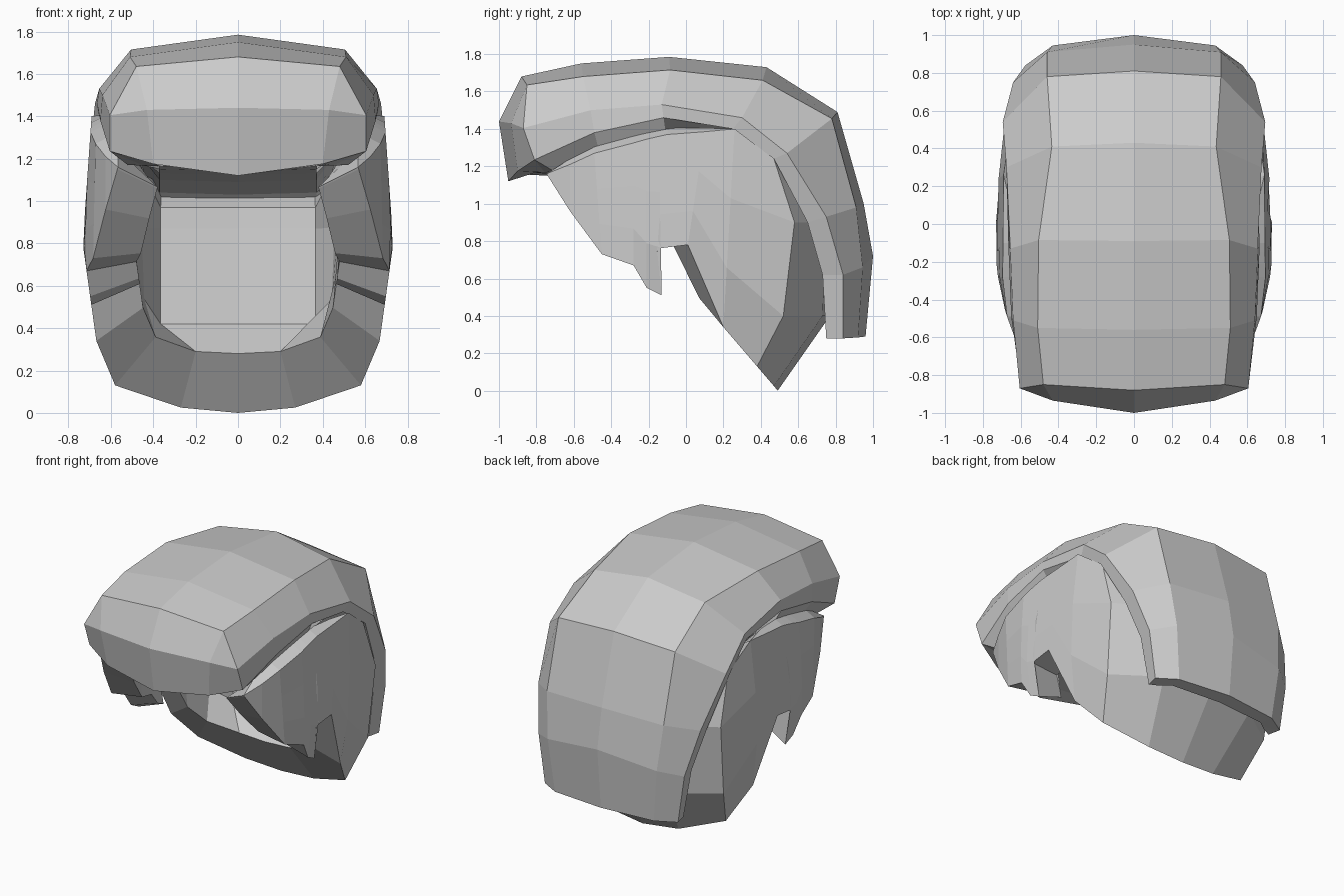
import bpy, bmesh
from mathutils import Vector as V

if "Cube" in bpy.data.objects:
    bpy.data.objects.remove(bpy.data.objects["Cube"])


def shell(name, outer, inner, start_rim, end_rim, rim_cols):
    """Closed thick shell from half grids of points, mirrored over x = 0."""
    polys = {}

    def face(*pts):
        keys = []
        for p in pts:
            k = tuple(round(c, 4) for c in p)
            if k not in keys:
                keys.append(k)
        if len(keys) < 3:
            return
        s = frozenset(keys)
        if s in polys:
            del polys[s]
        else:
            polys[s] = keys

    n, m = len(outer), len(outer[0])
    for g in (outer, inner):
        for i in range(n - 1):
            for j in range(m - 1):
                face(g[i][j], g[i + 1][j], g[i + 1][j + 1], g[i][j + 1])
    for j in rim_cols:
        for i in range(n - 1):
            face(outer[i][j], outer[i + 1][j], inner[i + 1][j], inner[i][j])
    for i, wanted in ((0, start_rim), (n - 1, end_rim)):
        if wanted:
            for j in range(m - 1):
                face(outer[i][j], outer[i][j + 1], inner[i][j + 1], inner[i][j])

    bm = bmesh.new()
    verts = {}
    for keys in polys.values():
        for s in (1, -1):
            vs = []
            for x, y, z in keys:
                k = (x * s + 0.0, y, z)
                if k not in verts:
                    verts[k] = bm.verts.new(k)
                vs.append(verts[k])
            if bm.faces.get(vs) is None:
                bm.faces.new(vs if s == 1 else vs[::-1])
    bmesh.ops.recalc_face_normals(bm, faces=bm.faces[:])
    me = bpy.data.meshes.new(name)
    bm.to_mesh(me)
    bm.free()
    ob = bpy.data.objects.new(name, me)
    bpy.context.collection.objects.link(ob)
    return ob


# Upper hair: stations from fringe over the crown to the nape
# centre (y, z), shoulder (x, y, z), side crease (x, y, z), lower edge (y, z)
stations = [
    ((-.95, 1.12), (.40, -.90, 1.175), (.605, -.81, 1.235), (-.81, 1.235)),
    ((-1.0, 1.44), (.43, -.935, 1.43), (.605, -.87, 1.405), (-.81, 1.235)),
    ((-.88, 1.68), (.48, -.85, 1.635), (.605, -.87, 1.405), (-.81, 1.235)),
    ((-.56, 1.75), (.51, -.55, 1.68), (.64, -.51, 1.50), (-.49, 1.38)),
    ((-.09, 1.785), (.505, -.085, 1.715), (.655, -.13, 1.53), (-.12, 1.46)),
    ((.43, 1.73), (.435, .41, 1.66), (.675, .30, 1.46), (.25, 1.40)),
    ((.81, 1.49), (.46, .78, 1.455), (.695, .54, 1.27), (.47, 1.24)),
    ((.95, 1.0), (.46, .91, .98), (.64, .75, .93), (.65, .90)),
    ((1.0, .72), (.43, .945, .66), (.575, .84, .62), (.73, .62)),
    ((.96, .29), (.39, .92, .285), (.525, .84, .28), (.75, .28)),
]
# Underside centre line: low ceiling, then the inside of the nape
ceiling = [(-.84, 1.155)] * 3 + [(-.56, 1.14), (-.1, 1.12), (.3, 1.09),
                                 (.62, 1.03), (.82, .85), (.87, .66), (.86, .285)]
# Inner side of the lower edge (x, y, z) in front, plain inset further back
tuck = [(.52, -.70, 1.17)] * 3 + [(.60, -.47, 1.30), (.63, -.11, 1.39)]
outer, inner = [], []
for i, ((c, e1, e2, e3), (y, z)) in enumerate(zip(stations, ceiling)):
    x3 = e2[0] if i < 3 else e2[0] + (.01 if i < 5 else -.02)
    outer.append([V((0, *c)), V(e1), V(e2), V((x3, *e3))])
    low = V(tuck[i]) if i < 5 else V((x3 - .06, e3[0] + .03, e3[1]))
    shoulder = V((.37, y + (.03 if y < 0 else -.03), z + (.01 if z > .9 else 0)))
    inner.append([V((0, y, z)), shoulder, shoulder.lerp(low, .5), low])
shell("upper_hair", outer, inner, True, True, [3])


# Lower hair: side panel columns as (y, z) top and bottom, with sideburn prong and ear notch
def on_side(y, z):
    front = .733 - .4 * min(0, y + .1) ** 2
    height = .733 - (.07 if z > .8 else .14) * abs(z - .8)
    return V((min(front, height), y, z))


side = [((-.745, 1.16), (-.74, 1.15)), ((-.62, 1.21), (-.62, .96)),
        ((-.49, 1.27), (-.45, .73)), ((-.28, 1.325), (-.28, .67)),
        ((-.21, 1.345), (-.21, .55)), ((-.145, 1.36), (-.13, .51)),
        ((-.10, 1.37), (-.155, .76)), ((.10, 1.385), (.01, .78)),
        ((.26, 1.40), (.20, .34))]
lift = [0, .03, .05, .05, .04, .04, .035, .02, 0]     # sloping top of the panel
grid = []
for (a, b), h in zip(side, lift):
    a, b = V(a), V(b)
    col = [on_side(*a.lerp(b, t)) for t in (0, .35, .7, 1)]
    grid.append([col[0] + V((-2 * h, 0, h))] + col)

# Back of the lower hair: side corner, intermediate and centre columns
back = [
    ((.66, .47, 1.24), (.68, .58, .90), (.66, .52, .40), (.58, .38, .13)),
    ((.36, .72, 1.08), (.37, .75, .90), (.36, .73, .40), (.27, .47, .025)),
    ((0, .76, 1.08), (0, .80, .90), (0, .77, .40), (0, .49, .0)),
]
grid += [[V(col[0])] + [V(p) for p in col] for col in back]


def inset(p):
    if p.y > -.32:
        y = p.y - .08 - .25 * p.y
    else:
        y = p.y - .17 * (p.y + .32)
    return V((p.x * .67, y, .8 + (p.z - .8) * (.74 if p.z > .8 else .66)))


inner = [[inset(p) for p in col[1:2] + col[1:]] for col in grid[:-2]]
for x, dy, low in ((.365, -.03, (.20, .30, .29)), (0, 0, (0, .30, .28))):
    wall = [V((x, y + dy, z)) for y, z in ((.56, .97), (.56, .97), (.55, .87), (.49, .42))]
    inner.append(wall + [V(low)])
shell("lower_hair", grid, inner, True, False, [0, 4])
